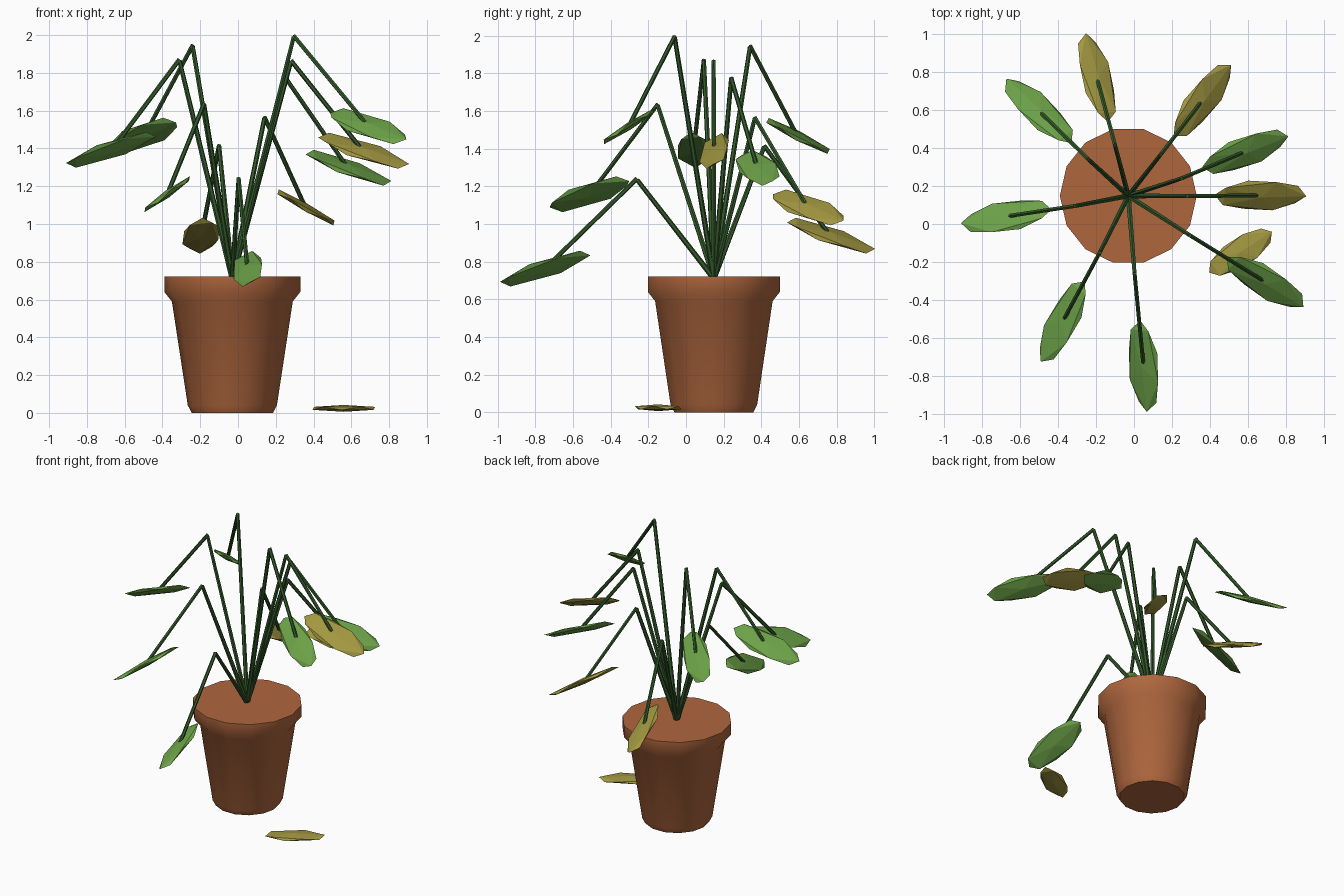
import bpy, bmesh, math
from mathutils import Vector, Matrix

if "Cube" in bpy.data.objects:
    bpy.data.objects.remove(bpy.data.objects["Cube"])


def material(name, rgb):
    m = bpy.data.materials.new(name)
    m.diffuse_color = (*rgb, 1)
    m.use_nodes = True
    m.node_tree.nodes["Principled BSDF"].inputs["Base Color"].default_value = m.diffuse_color
    return m


TERRACOTTA = material("terracotta", (0.43, 0.135, 0.048))
STEM = material("stem green", (0.035, 0.105, 0.025))
GREEN = material("leaf green", (0.15, 0.36, 0.065))
YELLOW = material("wilted yellow", (0.36, 0.31, 0.052))


def finish(bm, name, mat):
    bmesh.ops.recalc_face_normals(bm, faces=bm.faces)
    me = bpy.data.meshes.new(name)
    bm.to_mesh(me)
    bm.free()
    me.materials.append(mat)
    ob = bpy.data.objects.new(name, me)
    bpy.context.collection.objects.link(ob)
    return ob


# Pot: lathed 14-sided profile, capped top and bottom
CX, CY = -0.03, 0.148
SIDES = 14
profile = [(0.215, 0.0), (0.236, 0.04), (0.32, 0.59), (0.36, 0.64), (0.36, 0.722)]
bm = bmesh.new()
rings = []
for r, z in profile:
    rings.append([bm.verts.new((CX + r * math.cos(2 * math.pi * i / SIDES),
                                CY + r * math.sin(2 * math.pi * i / SIDES), z))
                  for i in range(SIDES)])
for a, b in zip(rings, rings[1:]):
    for i in range(SIDES):
        j = (i + 1) % SIDES
        bm.faces.new((a[i], a[j], b[j], b[i]))
bm.faces.new(rings[0])
bm.faces.new(rings[-1])
pot = finish(bm, "pot", TERRACOTTA)
bpy.context.view_layer.objects.active = pot
pot.select_set(True)
bpy.ops.object.shade_smooth_by_angle(angle=math.radians(40))
pot.select_set(False)


# Leaf: flattened icosahedron, drooping and rolled to one side
def leaf(name, center, azimuth, pitch, roll, size, mat):
    bm = bmesh.new()
    bmesh.ops.create_icosphere(bm, subdivisions=1, radius=1)
    m = (Matrix.Translation(center) @ Matrix.Rotation(azimuth, 4, 'Z')
         @ Matrix.Rotation(math.radians(pitch), 4, 'Y')
         @ Matrix.Rotation(math.radians(roll), 4, 'X')
         @ Matrix.Diagonal((*size, 1)))
    bmesh.ops.transform(bm, matrix=m, verts=bm.verts)
    return finish(bm, name, mat)


def rod(bm, p, q, r1, r2):
    d = q - p
    m = Matrix.Translation((p + q) / 2) @ d.to_track_quat('Z', 'Y').to_matrix().to_4x4()
    bmesh.ops.create_cone(bm, cap_ends=True, segments=6, radius1=r1, radius2=r2,
                          depth=d.length, matrix=m)


# Stems: (bend point, leaf centre x and y, colour)
plants = [
    ((0.295, -0.06, 1.99), (0.69, -0.305), GREEN),
    ((-0.24, 0.34, 1.94), (-0.50, 0.595), GREEN),
    ((-0.31, 0.095, 1.865), (-0.672, 0.04), GREEN),
    ((0.28, 0.147, 1.86), (0.665, 0.15), YELLOW),
    ((0.25, 0.24, 1.77), (0.585, 0.38), GREEN),
    ((-0.18, -0.15, 1.63), (-0.375, -0.513), GREEN),
    ((0.14, 0.365, 1.56), (0.36, 0.65), YELLOW),
    ((-0.10, 0.415, 1.41), (-0.195, 0.77), YELLOW),
    ((0.003, -0.26, 1.235), (0.05, -0.748), GREEN),
]
base = Vector((CX, CY, 0.71))
for i, (bend, (lx, ly), mat) in enumerate(plants, 1):
    bend = Vector(bend)
    center = Vector((lx, ly, bend.z - 0.472))
    az = math.atan2(ly - CY, lx - CX)
    bm = bmesh.new()
    rod(bm, base, bend, 0.015, 0.012)
    out = Vector((math.cos(az), math.sin(az), 0))
    rod(bm, bend + Vector((0, 0, 0.006)), center - out * 0.02 + Vector((0, 0, 0.02)), 0.012, 0.012)
    finish(bm, f"stem_{i}", STEM)
    leaf(f"leaf_{i}", center, az, 18, 30, (0.28, 0.1, 0.02), mat)

# Fallen leaf lying on the floor
leaf("fallen_leaf", (0.56, -0.148, 0.024), math.radians(33), 0, 0, (0.22, 0.085, 0.018), YELLOW)
